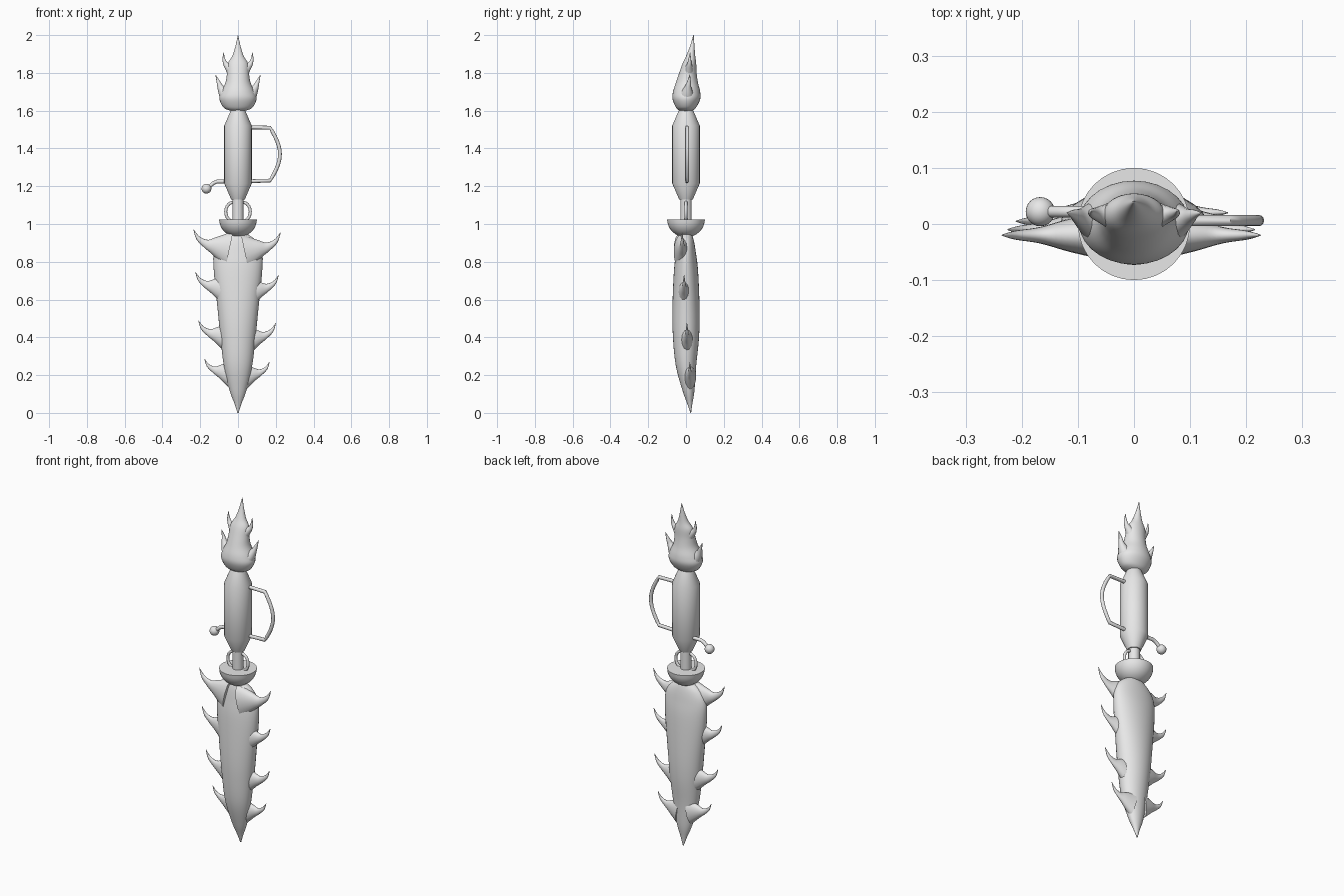
import bpy, bmesh, math
from mathutils import Vector

cube = bpy.data.objects.get("Cube")
if cube:
    bpy.data.objects.remove(cube)

grey = bpy.data.materials.new("light grey")
grey.use_nodes = True
grey.diffuse_color = (0.8, 0.8, 0.8, 1)
grey.node_tree.nodes["Principled BSDF"].inputs["Base Color"].default_value = (0.8, 0.8, 0.8, 1)


def finish(name, bm, angle=30):
    mesh = bpy.data.meshes.new(name)
    bmesh.ops.recalc_face_normals(bm, faces=bm.faces)
    bm.to_mesh(mesh)
    bm.free()
    mesh.materials.append(grey)
    obj = bpy.data.objects.new(name, mesh)
    bpy.context.collection.objects.link(obj)
    bpy.ops.object.select_all(action='DESELECT')
    obj.select_set(True)
    bpy.context.view_layer.objects.active = obj
    bpy.ops.object.shade_smooth_by_angle(angle=math.radians(angle))
    return obj


def refine(rows, steps):
    """Catmull-Rom smoothing of rows of equal length."""
    rows = [Vector(r) for r in rows]
    out = []
    for i in range(len(rows) - 1):
        b, c = rows[i], rows[i + 1]
        a, d = rows[max(i - 1, 0)], rows[min(i + 2, len(rows) - 1)]
        for k in range(steps):
            t = k / steps
            out.append(0.5 * (2 * b + (c - a) * t + (2 * a - 5 * b + 4 * c - d) * t * t
                              + (3 * b - a - 3 * c + d) * t ** 3))
    return out + [rows[-1]]


def loft(name, rows, sides=16, steps=1, angle=30):
    """Skin ellipses along a path; each row is x, y, z, in-plane radius, depth radius."""
    rows = refine(rows, steps)
    bm = bmesh.new()
    rings = []
    for i, (x, y, z, r, depth) in enumerate(rows):
        lo, hi = rows[max(i - 1, 0)], rows[min(i + 1, len(rows) - 1)]
        side = Vector((hi[2] - lo[2], 0, lo[0] - hi[0])).normalized()
        ring = []
        for k in range(sides):
            a = math.tau * k / sides
            ring.append(bm.verts.new(Vector((x, y, z)) + side * (max(r, 0.001) * math.cos(a))
                                     + Vector((0, max(depth, 0.001) * math.sin(a), 0))))
        rings.append(ring)
    for p, q in zip(rings, rings[1:]):
        for k in range(sides):
            n = (k + 1) % sides
            bm.faces.new((p[k], p[n], q[n], q[k]))
    bm.faces.new(rings[0])
    bm.faces.new(rings[-1])
    return finish(name, bm, angle)


def turned(name, profile, sides=32):
    return loft(name, [(0, 0, z, r, r) for z, r in profile], sides)


def tube(name, points, y, r):
    return loft(name, [(x, y, z, r, r) for x, z in points], 12, angle=50)


# Thorn template: offset back from the tip, radius, depth
THORN = ((-.165, -.09, .085, .04), (-.105, -.077, .047, .026), (-.06, -.066, .021, .013),
         (-.022, -.04, .010, .007), (0, 0, .001, .001))


def thorn(name, x, y, z, size):
    s = math.copysign(1, x)
    loft(name, [(x + s * dx * size, y, z + dz * size, r * size, d * size)
                for dx, dz, r, d in THORN], 14, 5, 80)


# Blade: a leaf-shaped body with four thorns on each edge
blade = [(0, .003, .002), (.05, .019, .014), (.12, .045, .032), (.25, .075, .054),
         (.4, .093, .069), (.55, .108, .072), (.75, .128, .064), (.85, .128, .052),
         (.91, .098, .042), (.95, .045, .03)]
loft("blade", [(0, .025 * max(0, 1 - z / .25), z, r, d) for z, r, d in blade], 32, 5, 80)
for i, (z, x, y, size) in enumerate(((.955, .225, -.02, 1.15), (.73, .215, -.01, 1),
                                     (.475, .2, .005, 1), (.27, .167, .02, .85))):
    thorn(f"blade_thorn_left_{i + 1}", x, y, z, size)
    thorn(f"blade_thorn_right_{i + 1}", -x - .01, y, z + .015, size)

# Guard bowl, stem and grip
bowl = [(.1 * math.sin(a), 1.025 - .095 * math.cos(a))
        for a in (math.pi / 2 * k / 8 for k in range(9))]
turned("guard_bowl", [(z, r) for r, z in bowl])
turned("stem", [(1.0, .03), (1.14, .03)], 24)
turned("grip", [(1.13, .036), (1.215, .073), (1.52, .073), (1.607, .036)])

# Small loops beside the stem
for side, s in (("left", 1), ("right", -1)):
    arc = [(s * (.025 + .04 * math.sin(a)), 1.065 + .05 * math.cos(a))
           for a in (math.pi * k / 10 for k in range(11))]
    tube(f"stem_loop_{side}", arc, 0, .008)

# Bowed side handle
bow = [(.17 + .052 * math.sin(math.pi * k / 12), 1.51 - .28 * k / 12) for k in range(13)]
tube("side_handle", [(.05, 1.512)] + bow + [(.05, 1.226)], .006, .01)

# Lever with a ball knob
tube("lever", [(-.05, 1.225), (-.11, 1.225), (-.13, 1.217), (-.16, 1.19)], .022, .01)
bm = bmesh.new()
bmesh.ops.create_uvsphere(bm, u_segments=24, v_segments=14, radius=.026)
bmesh.ops.translate(bm, verts=bm.verts, vec=(-.167, .022, 1.187))
finish("lever_knob", bm)

# Flame: a leaning teardrop with two tongues on each side
flame = [(0, 1.598, .035, .03), (0, 1.615, .075, .052), (.002, 1.66, .098, .073),
         (.003, 1.70, .088, .072), (.005, 1.75, .066, .058), (.01, 1.80, .058, .046),
         (.018, 1.85, .053, .036), (.025, 1.89, .03, .024), (.033, 1.94, .014, .012),
         (.04, 2.0, .001, .001)]
loft("flame", [(0, y, z, r, d) for y, z, r, d in flame], 28, 5, 80)
for side, s in (("left", 1), ("right", -1)):
    for level, rows in (
            ("lower", ((.04, 0, 1.665, .055, .055), (.07, .004, 1.69, .034, .036),
                       (.093, .01, 1.725, .017, .018), (.105, .016, 1.755, .009, .01),
                       (.119, .02, 1.79, .001, .001))),
            ("upper", ((.02, .012, 1.80, .036, .034), (.045, .015, 1.825, .024, .022),
                       (.066, .018, 1.848, .013, .012), (.075, .02, 1.875, .007, .007),
                       (.076, .022, 1.908, .001, .001)))):
        loft(f"flame_tongue_{level}_{side}", [(s * x, *rest) for x, *rest in rows], 14, 5, 80)
